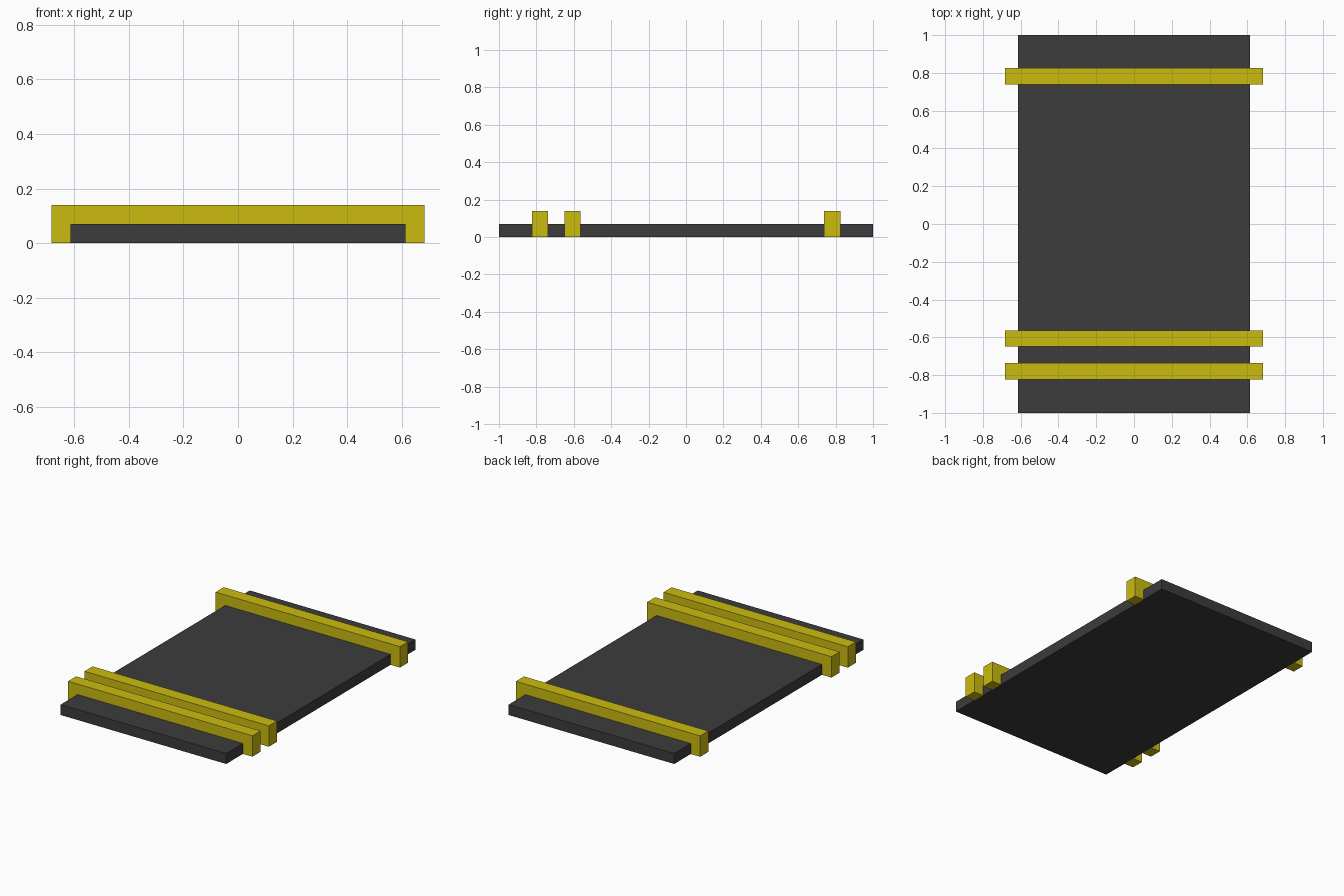
import bpy, bmesh
from mathutils import Vector

if "Cube" in bpy.data.objects:
    bpy.data.objects.remove(bpy.data.objects["Cube"])

def material(name, rgb):
    m = bpy.data.materials.new(name)
    m.diffuse_color = (*rgb, 1)
    m.use_nodes = True
    m.node_tree.nodes["Principled BSDF"].inputs["Base Color"].default_value = m.diffuse_color
    return m

dark = material("dark_grey", (0.045, 0.045, 0.045))
yellow = material("yellow", (0.6, 0.5, 0.005))

def extrude_profile(name, profile, y0, y1, mat):
    """Extrude an x-z outline from y0 to y1."""
    bm = bmesh.new()
    face = bm.faces.new([bm.verts.new((x, y0, z)) for x, z in profile])
    ext = bmesh.ops.extrude_face_region(bm, geom=[face])
    moved = [g for g in ext["geom"] if isinstance(g, bmesh.types.BMVert)]
    bmesh.ops.translate(bm, verts=moved, vec=Vector((0, y1 - y0, 0)))
    bmesh.ops.recalc_face_normals(bm, faces=bm.faces)
    mesh = bpy.data.meshes.new(name)
    bm.to_mesh(mesh)
    bm.free()
    mesh.materials.append(mat)
    obj = bpy.data.objects.new(name, mesh)
    bpy.context.collection.objects.link(obj)

W, S, T, H = 0.613, 0.683, 0.07, 0.14

# Flat slab
extrude_profile("slab", [(-W, 0), (W, 0), (W, T), (-W, T)], -1, 1, dark)

# Straps that wrap over the slab and down both sides
strap = [(-S, 0), (-W, 0), (-W, T), (W, T), (W, 0), (S, 0), (S, H), (-S, H)]
for name, y in (("front_strap", -0.78), ("second_strap", -0.606), ("back_strap", 0.782)):
    extrude_profile(name, strap, y - 0.043, y + 0.043, yellow)
